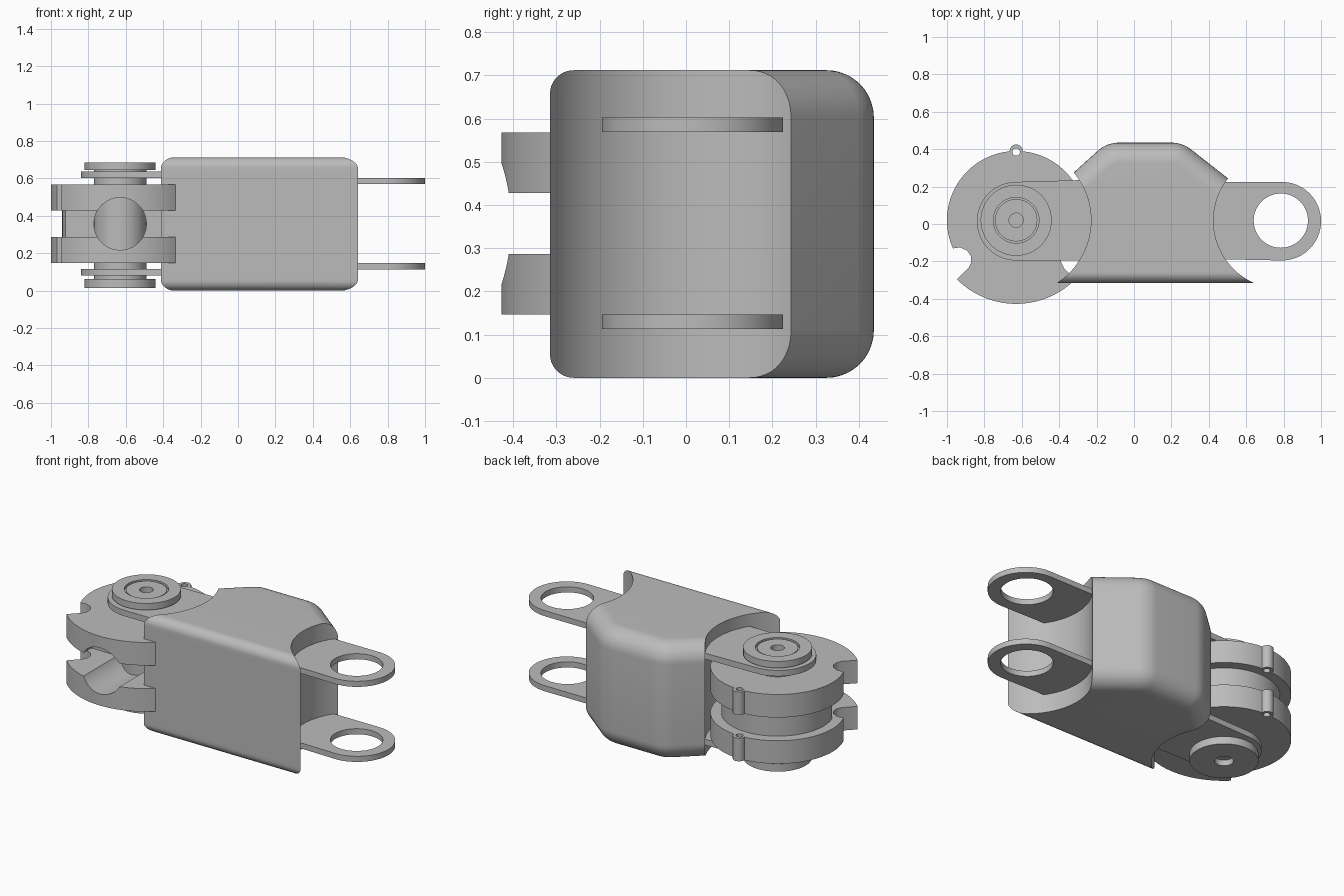
import bpy, bmesh, math
from math import sin, cos, radians, sqrt

if "Cube" in bpy.data.objects:
    bpy.data.objects.remove(bpy.data.objects["Cube"])

grey = bpy.data.materials.new("mid_grey")
grey.diffuse_color = (0.5, 0.5, 0.5, 1)
grey.use_nodes = True
grey.node_tree.nodes["Principled BSDF"].inputs["Base Color"].default_value = grey.diffuse_color

PX, PY = -0.63, 0.02      # left pivot
QX, QY = 0.79, 0.018      # right pivot


def arc(cx, cy, r, a0, a1, n):
    return [(cx + r * cos(radians(a0 + (a1 - a0) * i / n)),
             cy + r * sin(radians(a0 + (a1 - a0) * i / n))) for i in range(n + 1)]


def finish(name, bm):
    bmesh.ops.recalc_face_normals(bm, faces=bm.faces)
    me = bpy.data.meshes.new(name)
    bm.to_mesh(me)
    bm.free()
    me.materials.append(grey)
    ob = bpy.data.objects.new(name, me)
    bpy.context.collection.objects.link(ob)
    return ob


def layers(name, rings):
    """Stack equal-length outlines [(points, z), ...] into a closed solid."""
    bm = bmesh.new()
    vs = [[bm.verts.new((x, y, z)) for x, y in pts] for pts, z in rings]
    n = len(vs[0])
    for a, b in zip(vs, vs[1:]):
        for i in range(n):
            j = (i + 1) % n
            bm.faces.new((a[i], a[j], b[j], b[i]))
    bm.faces.new(vs[0][::-1])
    bm.faces.new(vs[-1])
    return finish(name, bm)


def prism(name, pts, z0, z1):
    return layers(name, [(pts, z0), (pts, z1)])


def cylinder(name, x, y, r, z0, z1, n=64):
    return prism(name, arc(x, y, r, 0, 360, n)[:-1], z0, z1)


def activate(ob):
    bpy.ops.object.select_all(action='DESELECT')
    ob.select_set(True)
    bpy.context.view_layer.objects.active = ob


def cut(ob, cutter):
    activate(ob)
    m = ob.modifiers.new("cut", 'BOOLEAN')
    m.operation, m.solver, m.object = 'DIFFERENCE', 'EXACT', cutter
    bpy.ops.object.modifier_apply(modifier=m.name)
    bpy.data.objects.remove(cutter)


def lathe(name, prof, x, y, n=64):
    bm = bmesh.new()
    vs = [bm.verts.new((r, 0, z)) for r, z in prof]
    es = [bm.edges.new(p) for p in zip(vs, vs[1:])]
    bmesh.ops.spin(bm, geom=vs + es, cent=(0, 0, 0), axis=(0, 0, 1),
                   angle=2 * math.pi, steps=n)
    bmesh.ops.remove_doubles(bm, verts=bm.verts, dist=1e-4)
    bmesh.ops.translate(bm, verts=bm.verts, vec=(x, y, 0))
    return finish(name, bm)


# Main housing: back and front edges rounded with different radii
H, RF, RB = 0.712, 0.055, 0.11


def inset(z, r):
    d = min(z, H - z)
    return r - sqrt(max(0, r * r - (r - d) ** 2)) if d < r else 0


def body_outline(z):
    f, b = inset(z, RF), inset(z, RB)
    right = arc(0.2, 0.265, 0.17 - b, 52, 90, 8)
    left = arc(-0.08, 0.265, 0.17 - b, 90, 132, 8)
    r_end = (right[0][0] + 0.236, right[0][1] - 0.185)
    l_end = (left[-1][0] - 0.297, left[-1][1] - 0.268)
    return ([(-0.49, -0.315 + f), (0.66, -0.315 + f), r_end]
            + right + left + [l_end])


low = sorted({round(r * (1 - cos(radians(a))), 5)
              for r in (RF, RB) for a in range(0, 91, 10)})
levels = low + [H - z for z in reversed(low)]
body = layers("housing", [(body_outline(z), z) for z in levels])
cut(body, cylinder("left_socket_cutter", PX, PY, 0.40, -1, 2, 128))
cut(body, cylinder("right_socket_cutter", QX, QY, 0.365, -1, 2, 128))

# Left knuckle discs: stepped outline with side notches and a back bump
notch = [(-0.30, -0.145), (-0.262, -0.162), (-0.243, -0.19),
         (-0.24, -0.225), (-0.255, -0.255)]
outline = (arc(0, 0, 0.37, -24, 84.6, 36) + arc(0, 0.37, 0.035, 5, 175, 12)
           + arc(0, 0, 0.37, 95.4, 204, 36) + notch
           + arc(0, 0, 0.447, 225, 315, 36)
           + [(-x, y) for x, y in reversed(notch)])
outline = [(x + PX, y + PY) for x, y in outline]


def bore():
    """Horizontal blind hole from the front between the two discs."""
    c = cylinder("bore_cutter", 0, 0, 0.14, 0, 0.7)
    for v in c.data.vertices:
        x, y, z = v.co
        v.co = (x + PX, z - 0.7, y + 0.357)
    c.data.flip_normals()
    bm = bmesh.new()
    bm.from_mesh(c.data)
    bmesh.ops.recalc_face_normals(bm, faces=bm.faces)
    bm.to_mesh(c.data)
    bm.free()
    return c


knuckles = []
for name, z0, z1 in (("lower_knuckle_disc", 0.147, 0.287),
                     ("upper_knuckle_disc", 0.428, 0.568)):
    disc = prism(name, outline, z0, z1)
    cut(disc, cylinder("pin_hole_cutter", PX, PY + 0.365, 0.02, -1, 2, 24))
    cut(disc, bore())
    knuckles.append(disc)

# Spool joining the discs
spool = prism("knuckle_spool", arc(PX, PY, 0.31, -20, 200, 60), 0.28, 0.435)
cut(spool, bore())

# Hinge axle with end caps, recessed ring and sockets
axle = lathe("hinge_axle", [
    (0, 0.05), (0.052, 0.05), (0.052, 0.015), (0.19, 0.015), (0.19, 0.062),
    (0.14, 0.062), (0.14, 0.645), (0.19, 0.645), (0.19, 0.685),
    (0.122, 0.685), (0.122, 0.668), (0.113, 0.668), (0.113, 0.68),
    (0.038, 0.68), (0.038, 0.63), (0, 0.63)], PX, PY)

# Hinge tongues (left) and link ears (right)
parts = [body, spool, axle] + knuckles
for side, z0, z1 in (("lower", 0.08, 0.115), ("upper", 0.602, 0.638)):
    pts = (arc(PX, PY - 0.005, 0.21, 90, 270, 40)
           + arc(PX, PY, 0.405, -32, 32, 24))
    parts.append(prism(side + "_hinge_tongue", pts, z0, z1))
for side, z0, z1 in (("lower", 0.113, 0.147), ("upper", 0.569, 0.603)):
    pts = (arc(QX, QY - 0.003, 0.21, -90, 90, 40)
           + arc(QX, QY, 0.37, 146, 214, 24))
    ear = prism(side + "_link_ear", pts, z0, z1)
    cut(ear, cylinder("ear_hole_cutter", 0.785, QY, 0.145, -1, 2))
    parts.append(ear)

for ob in parts:
    activate(ob)
    bpy.ops.object.shade_smooth_by_angle(angle=radians(25))
